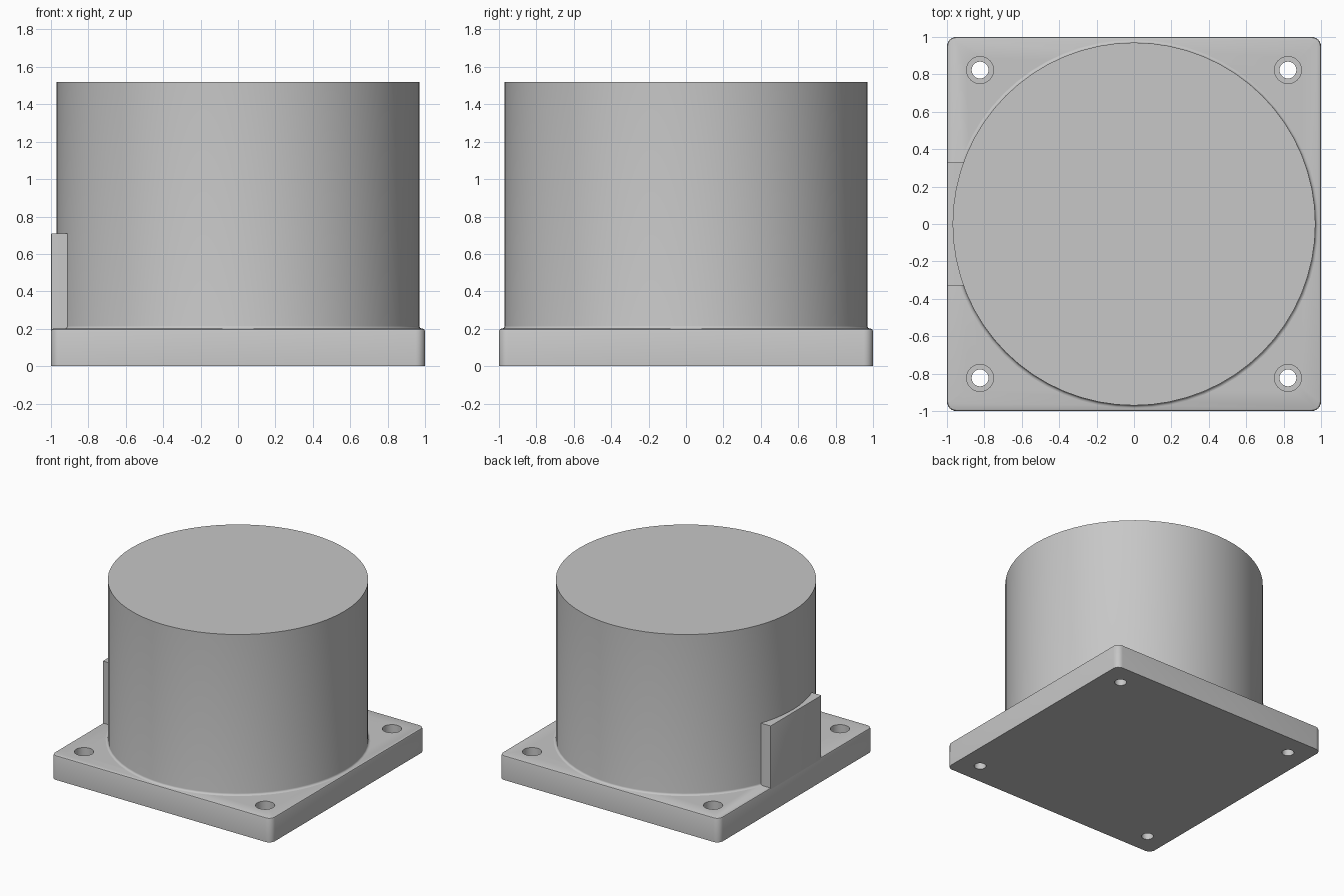
import bpy, bmesh
from math import cos, sin, pi, radians

cube = bpy.data.objects.get("Cube")
if cube:
    bpy.data.objects.remove(cube, do_unlink=True)

grey = bpy.data.materials.new("plain_grey")
grey.use_nodes = True
grey.diffuse_color = (0.57, 0.57, 0.57, 1)
grey.node_tree.nodes["Principled BSDF"].inputs["Base Color"].default_value = (0.57, 0.57, 0.57, 1)


def finish(name, bm):
    """Turn a bmesh into a grey object."""
    bmesh.ops.recalc_face_normals(bm, faces=bm.faces)
    mesh = bpy.data.meshes.new(name)
    bm.to_mesh(mesh)
    bm.free()
    mesh.materials.append(grey)
    obj = bpy.data.objects.new(name, mesh)
    bpy.context.collection.objects.link(obj)
    return obj


def smooth(obj, angle=30):
    bpy.ops.object.select_all(action='DESELECT')
    obj.select_set(True)
    bpy.context.view_layer.objects.active = obj
    bpy.ops.object.shade_smooth_by_angle(angle=radians(angle))


def lathe(bm, profile, sides, cx=0, cy=0):
    """Closed solid of revolution about a vertical axis; profile is (radius, z)."""
    rings = [[bm.verts.new((cx + r * cos(2 * pi * i / sides),
                            cy + r * sin(2 * pi * i / sides), z))
              for i in range(sides)] for r, z in profile]
    for a, b in zip(rings, rings[1:]):
        for i in range(sides):
            j = (i + 1) % sides
            bm.faces.new((a[i], a[j], b[j], b[i]))
    bm.faces.new(rings[0])
    bm.faces.new(rings[-1])


def box(x0, x1, y0, y1, z0, z1):
    bm = bmesh.new()
    bmesh.ops.create_cube(bm, size=1)
    for v in bm.verts:
        v.co = (x0 + (v.co.x + 0.5) * (x1 - x0),
                y0 + (v.co.y + 0.5) * (y1 - y0),
                z0 + (v.co.z + 0.5) * (z1 - z0))
    return bm


def bevel(bm, rule, width, segments):
    edges = [e for e in bm.edges if rule(*(v.co for v in e.verts))]
    bmesh.ops.bevel(bm, geom=edges, offset=width, segments=segments,
                    profile=0.5, affect='EDGES')


# Square base plate with rounded corners and a softened top rim
bm = box(-1, 1, -1, 1, 0, 0.2)
bevel(bm, lambda a, b: abs(a.z - b.z) > 0.1, 0.05, 6)
bevel(bm, lambda a, b: min(a.z, b.z) > 0.199, 0.012, 2)
plate = finish("base_plate", bm)

# Stepped screw holes in the four corners
bm = bmesh.new()
for x in (-0.823, 0.823):
    for y in (-0.823, 0.823):
        lathe(bm, [(0.045, -0.1), (0.045, 0.1), (0.072, 0.1), (0.072, 0.3)], 32, x, y)
cutter = finish("screw_hole_cutter", bm)
cutter.hide_render = True
cut = plate.modifiers.new("screw_holes", 'BOOLEAN')
cut.operation = 'DIFFERENCE'
cut.solver = 'EXACT'
cut.object = cutter
bpy.context.view_layer.objects.active = plate
bpy.ops.object.modifier_apply(modifier=cut.name)
bpy.data.objects.remove(cutter, do_unlink=True)
smooth(plate)

# Cylindrical body with a small fillet where it meets the plate
radius, fillet = 0.97, 0.016
profile = [(0.9, 0.18)]
for i in range(5):
    t = i / 4 * pi / 2
    profile.append((radius + fillet * (1 - sin(t)), 0.2 + fillet * (1 - cos(t))))
profile.append((radius, 1.52))
bm = bmesh.new()
lathe(bm, profile, 64)
smooth(finish("cylinder_body", bm))

# Connector block on the side, flush with the plate edge
bm = box(-1, -0.88, -0.33, 0.33, 0.17, 0.71)
bevel(bm, lambda a, b: max(a.x, b.x) < -0.99 and max(a.z, b.z) > 0.7, 0.006, 2)
smooth(finish("connector_block", bm))
